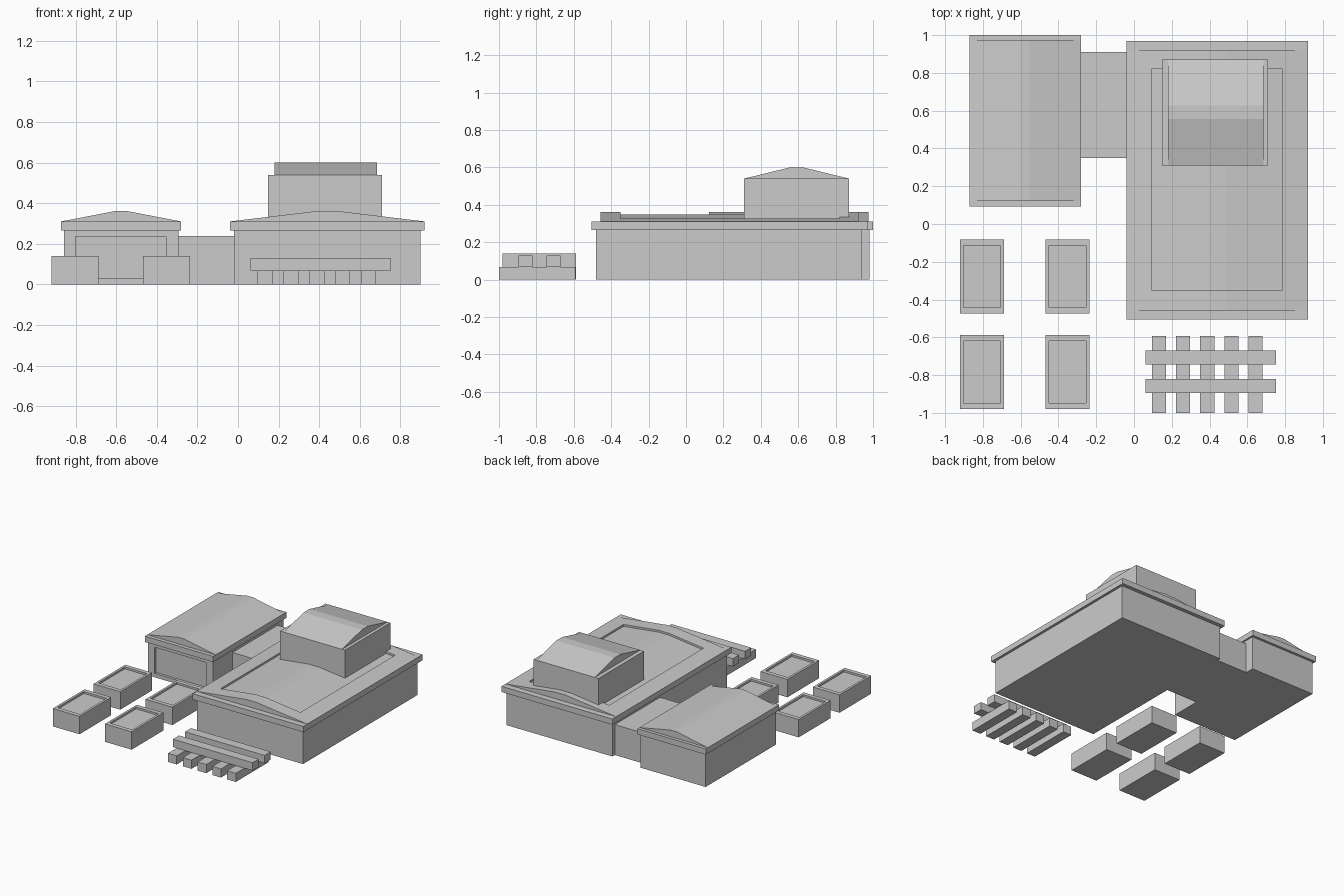
import bpy
import bmesh

if "Cube" in bpy.data.objects:
    bpy.data.objects.remove(bpy.data.objects["Cube"], do_unlink=True)

# One plain grey for everything
grey = bpy.data.materials.new("light grey")
grey.use_nodes = True
tone = (0.6, 0.6, 0.6, 1)
grey.diffuse_color = tone
grey.node_tree.nodes["Principled BSDF"].inputs["Base Color"].default_value = tone


def prism(name, profile, start, end, axis="y"):
    """Extrude an (across, z) profile along the x or y axis."""
    bm = bmesh.new()
    place = (lambda a, z, t: (a, t, z)) if axis == "y" else (lambda a, z, t: (t, a, z))
    face = bm.faces.new([bm.verts.new(place(a, z, start)) for a, z in profile])
    moved = bmesh.ops.extrude_face_region(bm, geom=[face])["geom"]
    shift = place(0, 0, end - start)
    bmesh.ops.translate(bm, vec=shift, verts=[g for g in moved if isinstance(g, bmesh.types.BMVert)])
    bmesh.ops.recalc_face_normals(bm, faces=bm.faces)
    mesh = bpy.data.meshes.new(name)
    bm.to_mesh(mesh)
    bm.free()
    mesh.materials.append(grey)
    obj = bpy.data.objects.new(name, mesh)
    bpy.context.collection.objects.link(obj)
    return obj


def box(name, x, y, z):
    return prism(name, [(x[0], z[0]), (x[1], z[0]), (x[1], z[1]), (x[0], z[1])], y[0], y[1])


def gable(low, high, base, top, flat):
    """Low gable profile with a narrow flat ridge."""
    mid = (low + high) / 2
    return [(low, base), (high, base), (mid + flat, top), (mid - flat, top)]


def cut(obj, cutter):
    """Subtract the cutter, then discard it."""
    mod = obj.modifiers.new("recess", "BOOLEAN")
    mod.operation = "DIFFERENCE"
    mod.solver = "EXACT"
    mod.object = cutter
    bpy.context.view_layer.update()
    graph = bpy.context.evaluated_depsgraph_get()
    mesh = bpy.data.meshes.new_from_object(obj.evaluated_get(graph))
    obj.modifiers.clear()
    obj.data = mesh
    bpy.data.objects.remove(cutter, do_unlink=True)


EAVE, TOP = 0.31, 0.362

# Main hall: walls, cornice and gable roof with a sunken panel
box("main_walls", (-0.02, 0.90), (-0.48, 0.94), (0, 0.265))
box("main_cornice", (-0.04, 0.92), (-0.505, 0.97), (0.265, EAVE))
main_roof = prism("main_roof", gable(-0.04, 0.92, EAVE, TOP, 0.045), -0.457, 0.922)
slope = (TOP - EAVE) / 0.435
sunk = 0.015
left, right = 0.093, 0.787
edge_z = EAVE + slope * (left + 0.04) - sunk
panel = [(left, edge_z), (0.395, TOP - sunk), (0.485, TOP - sunk), (right, edge_z),
         (right, 0.5), (left, 0.5)]
cut(main_roof, prism("cutter", panel, -0.35, 0.82))

# Upper storey with its cross gable
box("upper_walls", (0.148, 0.71), (0.31, 0.872), (0.3, 0.54))
prism("upper_roof", gable(0.31, 0.872, 0.54, 0.6, 0.036), 0.18, 0.685, "x")

# Side hall with a recessed front panel
side_walls = box("side_walls", (-0.857, -0.293), (0.11, 0.98), (0, 0.265))
cut(side_walls, box("cutter", (-0.80, -0.355), (0.0, 0.13), (0.03, 0.235)))
box("side_cornice", (-0.872, -0.28), (0.092, 1.0), (0.265, EAVE))
prism("side_roof", gable(-0.872, -0.28, EAVE, TOP, 0.025), 0.122, 0.975)

# Link between the halls
box("link_block", (-0.30, -0.01), (0.35, 0.91), (0, 0.238))

# Four planters with sunken tops
for row, y in (("front", -0.98), ("back", -0.475)):
    for side, x in (("right", -0.92), ("left", -0.468)):
        planter = box(f"{row}_{side}_planter", (x, x + 0.232), (y, y + 0.393), (0, 0.14))
        cut(planter, box("cutter", (x + 0.018, x + 0.214), (y + 0.033, y + 0.36), (0.125, 0.2)))

# Rack of five sleepers and two cross beams
for i in range(5):
    x = 0.094 + i * 0.128
    box(f"sleeper_{i + 1}", (x, x + 0.075), (-1.0, -0.592), (0, 0.068))
for name, y in (("front_beam", -0.895), ("back_beam", -0.745)):
    box(name, (0.062, 0.753), (y, y + 0.075), (0.068, 0.13))
